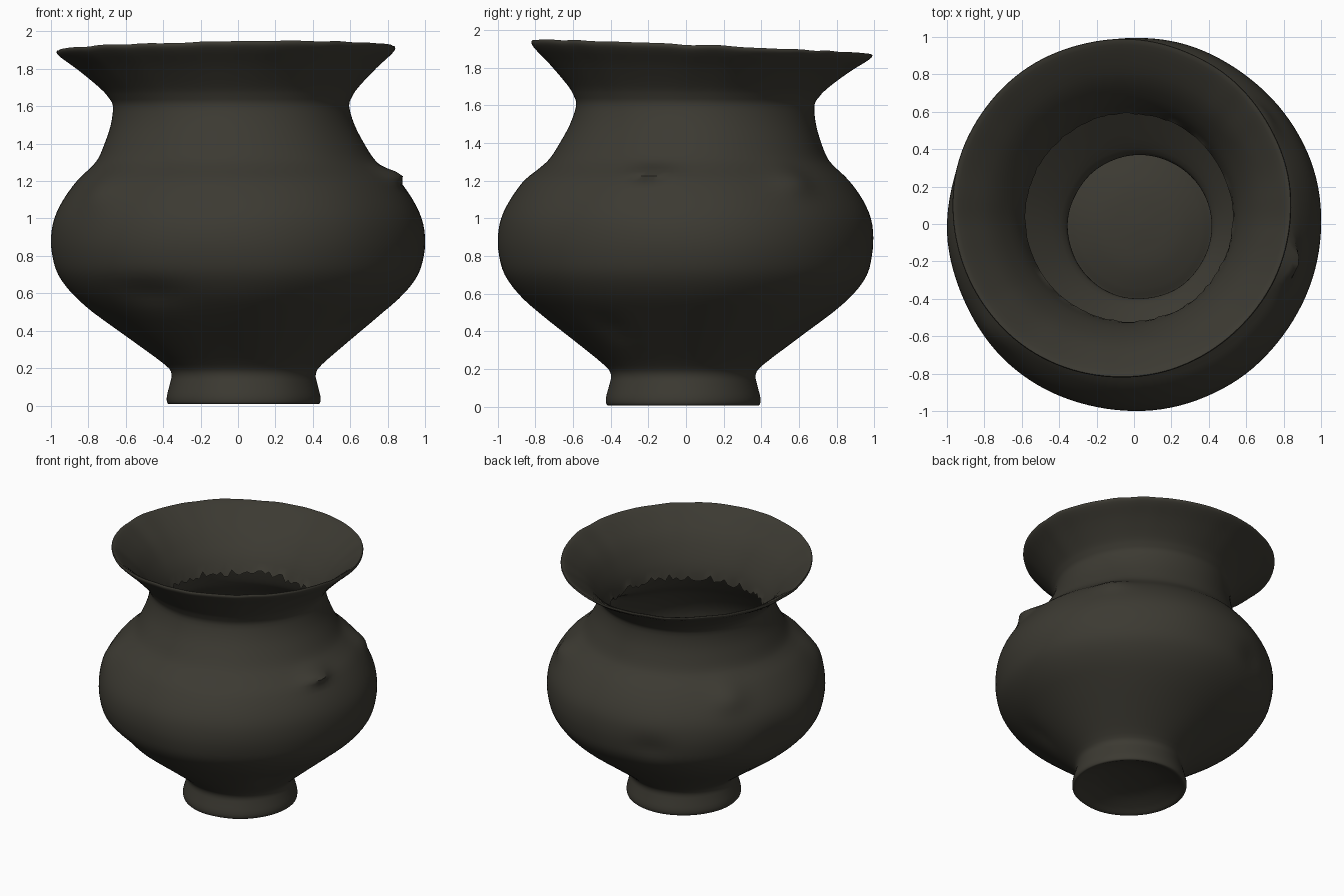
import bpy, bmesh, math, random
from mathutils import Vector, noise

random.seed(4)
if "Cube" in bpy.data.objects:
    bpy.data.objects.remove(bpy.data.objects["Cube"])

SEGMENTS = 128
STEPS = 3

# Dark fired clay
clay = bpy.data.materials.new("dark_olive_clay")
clay.use_nodes = True
colour = (0.045, 0.042, 0.032, 1)
clay.diffuse_color = colour
clay.node_tree.nodes["Principled BSDF"].inputs["Base Color"].default_value = colour
clay.node_tree.nodes["Principled BSDF"].inputs["Roughness"].default_value = 0.9

# Radius and height: hollow base, foot, belly, neck, flared lip, inner funnel
profile = [
    (0.02, .09), (.2, .075), (.33, .035), (.385, .01), (.407, .012), (.41, .05),
    (.392, .12), (.385, .17), (.42, .22), (.585, .35), (.78, .5), (.89, .6),
    (.962, .7), (.99, .8), (.997, .9), (.982, 1), (.937, 1.1), (.865, 1.2),
    (.785, 1.27), (.737, 1.32), (.694, 1.4), (.652, 1.5), (.632, 1.6),
    (.652, 1.65), (.69, 1.7), (.795, 1.8), (.88, 1.87), (.905, 1.9),
    (.892, 1.912), (.82, 1.86), (.7, 1.75), (.6, 1.6), (.555, 1.48),
]

# Relief spots: angle in degrees, height, angular size, height size, depth
spots = [
    (-14, 1.235, 8, .04, .075), (218, 1.15, 9, .11, .035),
    (145, 1.17, 8, .09, .04), (40, 1.2, 8, .07, .04),
    (238, .6, 13, .07, -.03), (-35, .42, 8, .06, -.02),
    (165, .75, 9, .12, -.025), (110, .8, 8, .1, -.02),
]


def smooth_curve(points):
    """Pass a Catmull-Rom curve through the profile."""
    pts = [Vector(p) for p in points]
    out = []
    for i in range(len(pts) - 1):
        a, b, c, d = pts[max(i - 1, 0)], pts[i], pts[i + 1], pts[min(i + 2, len(pts) - 1)]
        for k in range(STEPS):
            t = k / STEPS
            out.append(0.5 * (2 * b + (c - a) * t + (2 * a - 5 * b + 4 * c - d) * t * t
                              + (3 * b - a - 3 * c + d) * t ** 3))
    return out + [pts[-1]]


def relief(angle, z):
    """Lugs and dents in the wall."""
    total = 0
    for centre, height, width, tall, depth in spots:
        turn = (math.degrees(angle) - centre + 180) % 360 - 180
        total += depth * math.exp(-(turn / width) ** 2 - ((z - height) / tall) ** 2)
    return total


def place(r, z, angle, outer):
    """Put a profile point round the leaning, uneven axis."""
    up = max(0, (z - 1.2) / .7)
    foot = min(1, max(0, (.5 - z) / .3))
    direction = Vector((math.cos(angle), math.sin(angle), 0))
    if outer:
        r += relief(angle, z)
    r += 0.008 * min(1, r) * noise.noise(direction * 2 + Vector((0, 0, z * 3)))
    x = r * direction.x - .065 * up + .03 * foot
    y = r * direction.y + .085 * up - .015 * foot
    tilt = max(0, (z - 1.6) / .3)
    z += tilt * (.013 * x - .04 * y + .006 * noise.noise(direction * 6))
    return x, y, z


# Vessel: one turned sheet from the base over the lip into the throat
bm = bmesh.new()
curve = smooth_curve(profile)
foot_end = 3 * STEPS
lip = 28 * STEPS
rings = []
for i, (r, z) in enumerate(curve):
    ring = []
    for s in range(SEGMENTS):
        angle = math.tau * s / SEGMENTS
        # Broken lower edge of the throat
        ragged = random.uniform(-.03, .03) if i == len(curve) - 1 else 0
        ring.append(bm.verts.new(place(r, z + ragged, angle, foot_end < i < lip)))
    rings.append(ring)
for low, high in zip(rings, rings[1:]):
    for s in range(SEGMENTS):
        n = (s + 1) % SEGMENTS
        bm.faces.new((low[s], low[n], high[n], high[s]))
bm.faces.new(list(reversed(rings[0])))

mesh = bpy.data.meshes.new("vessel")
bm.to_mesh(mesh)
bm.free()
mesh.materials.append(clay)
vessel = bpy.data.objects.new("vessel", mesh)
bpy.context.collection.objects.link(vessel)
bpy.context.view_layer.objects.active = vessel
vessel.select_set(True)
bpy.ops.object.shade_smooth_by_angle(angle=math.radians(50))
